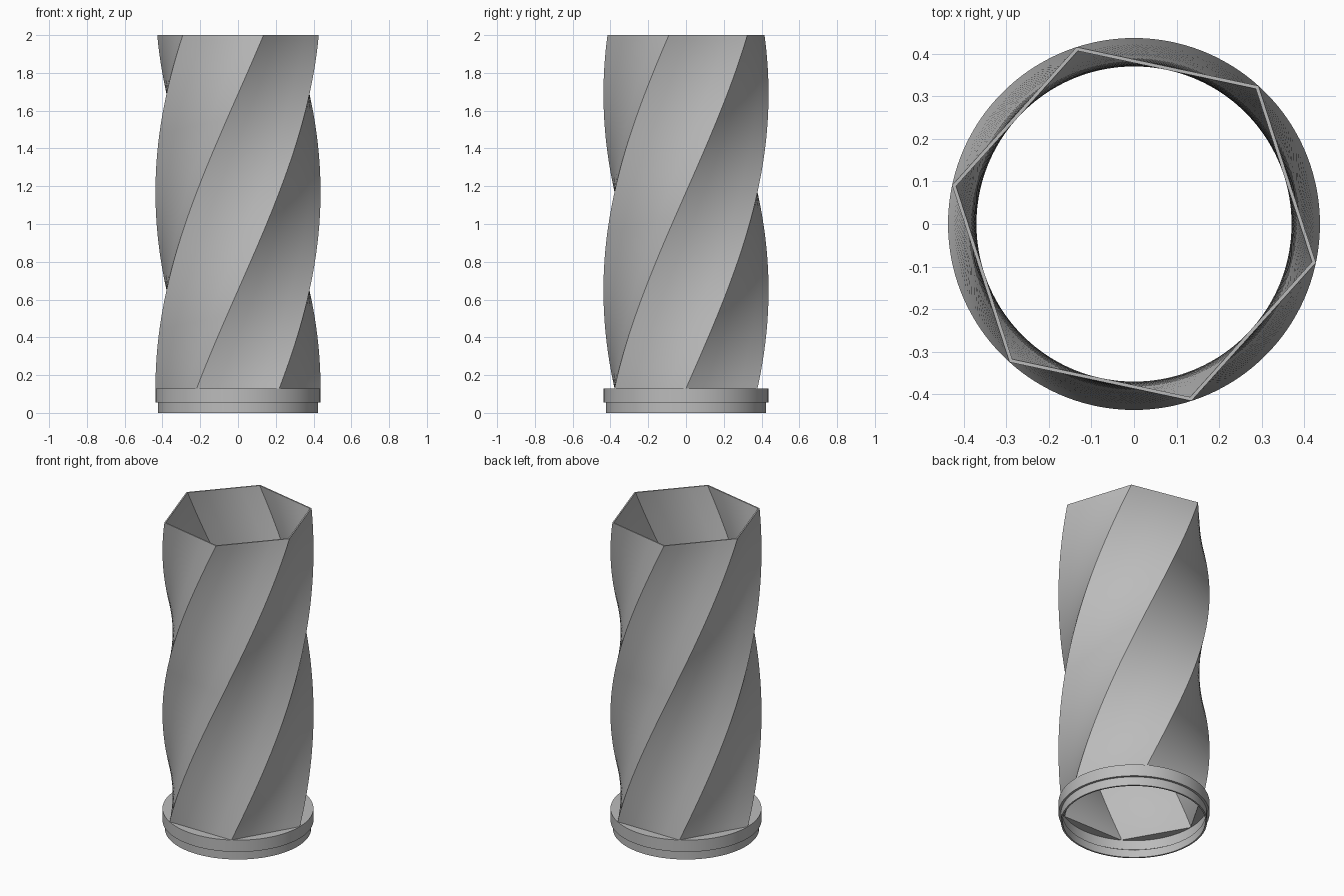
import bpy, bmesh
from math import cos, sin, pi, radians

if "Cube" in bpy.data.objects:
    bpy.data.objects.remove(bpy.data.objects["Cube"], do_unlink=True)

R = 0.437           # outer radius of ring and of hexagon corners
WALL = 0.0095       # corner-to-corner wall thickness
Z0, Z1 = 0.13, 2.0  # twisted body starts and ends here
TWIST = radians(108)
SLICES = 72
SEGS = 96

grey = bpy.data.materials.new("grey")
grey.use_nodes = True
colour = (0.5, 0.5, 0.5, 1)
grey.diffuse_color = colour
grey.node_tree.nodes["Principled BSDF"].inputs["Base Color"].default_value = colour


def circle(r, z):
    return [(r * cos(2 * pi * i / SEGS), r * sin(2 * pi * i / SEGS), z) for i in range(SEGS)]


def hexagon(r, z, turn=0.0, per_side=4):
    """Hexagon loop with extra points along each straight side."""
    pts = []
    for k in range(6):
        a, b = turn + k * pi / 3, turn + (k + 1) * pi / 3
        for j in range(per_side):
            t = j / per_side
            pts.append((r * (cos(a) * (1 - t) + cos(b) * t),
                        r * (sin(a) * (1 - t) + sin(b) * t), z))
    return pts


def loft(name, loops):
    """Skin a closed chain of loops (last joins the first)."""
    bm = bmesh.new()
    rows = [[bm.verts.new(p) for p in loop] for loop in loops]
    n = len(rows[0])
    for i, low in enumerate(rows):
        high = rows[(i + 1) % len(rows)]
        for j in range(n):
            k = (j + 1) % n
            bm.faces.new((low[j], low[k], high[k], high[j]))
    bmesh.ops.recalc_face_normals(bm, faces=bm.faces)
    mesh = bpy.data.meshes.new(name)
    bm.to_mesh(mesh)
    bm.free()
    mesh.materials.append(grey)
    obj = bpy.data.objects.new(name, mesh)
    bpy.context.collection.objects.link(obj)
    bpy.ops.object.select_all(action="DESELECT")
    obj.select_set(True)
    bpy.context.view_layer.objects.active = obj
    bpy.ops.object.shade_smooth_by_angle(angle=radians(30))
    return obj


# Twisted hexagonal tube: up the outside, over the rim, down the inside
steps = [i / SLICES for i in range(SLICES + 1)]
outside = [hexagon(R, Z0 + (Z1 - Z0) * t, TWIST * t) for t in steps]
inside = [hexagon(R - WALL, Z0 + (Z1 - Z0) * t, TWIST * t) for t in reversed(steps)]
loft("twisted_body", outside + inside)

# Stepped base ring with a thin shelf reaching in to the hexagon
shelf = SEGS // 6
loft("base_ring", [
    circle(0.423, 0.0),
    circle(0.423, 0.055),
    circle(R, 0.055),
    circle(R, Z0),
    hexagon(R - WALL, Z0, per_side=shelf),
    hexagon(R - WALL, Z0 - 0.01, per_side=shelf),
    circle(0.428, Z0 - 0.01),
    circle(0.428, 0.06),
    circle(0.413, 0.05),
    circle(0.413, 0.0),
])
